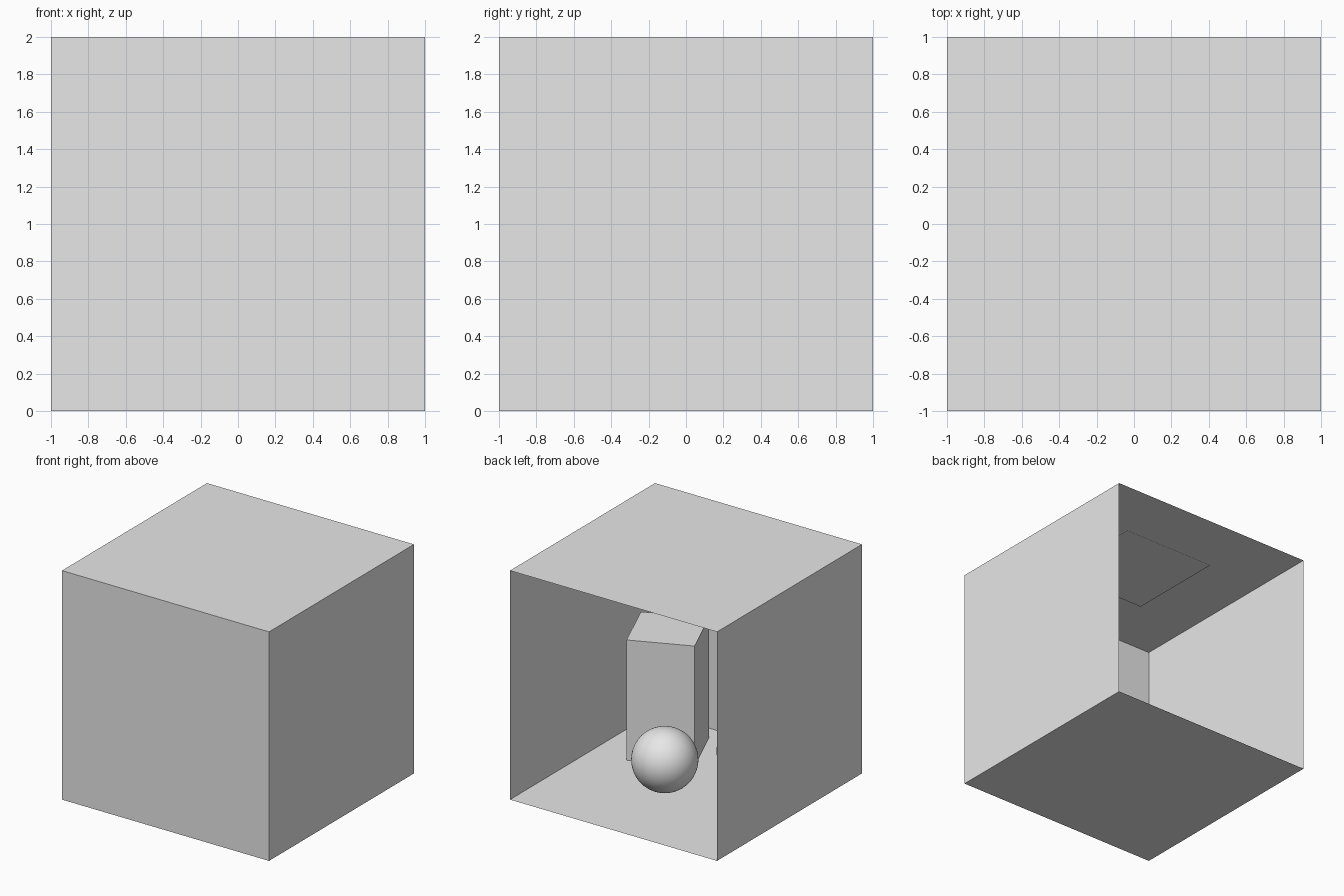
import bpy
import bmesh
from math import radians
from mathutils import Matrix, Vector

if "Cube" in bpy.data.objects:
    bpy.data.objects.remove(bpy.data.objects["Cube"], do_unlink=True)

GREY = (0.8, 0.8, 0.8, 1)
grey = bpy.data.materials.new("plain_grey")
grey.use_nodes = True
grey.diffuse_color = GREY
grey.node_tree.nodes["Principled BSDF"].inputs["Base Color"].default_value = GREY


def finish(name, bm, location, turn=0):
    mesh = bpy.data.meshes.new(name)
    bm.to_mesh(mesh)
    bm.free()
    mesh.materials.append(grey)
    obj = bpy.data.objects.new(name, mesh)
    obj.location = location
    obj.rotation_euler.z = radians(turn)
    bpy.context.collection.objects.link(obj)
    return obj


def block(size):
    bm = bmesh.new()
    bmesh.ops.create_cube(bm, size=1, matrix=Matrix.Diagonal(Vector((*size, 1))))
    return bm


def ball(name, x, y, radius):
    bm = bmesh.new()
    bmesh.ops.create_uvsphere(bm, u_segments=64, v_segments=32, radius=radius)
    for face in bm.faces:
        face.smooth = True
    finish(name, bm, (x, y, radius))


# Thin-walled room, open at the back
room = block((2, 2, 2))
opening = [f for f in room.faces if f.normal.y > 0.9]
bmesh.ops.delete(room, geom=opening, context="FACES_ONLY")
finish("room_shell", room, (0, 0, 1))

# Flat square lamp panel just under the ceiling
panel = bmesh.new()
bmesh.ops.create_grid(panel, x_segments=1, y_segments=1, size=0.45)
bmesh.ops.reverse_faces(panel, faces=panel.faces[:])
finish("ceiling_lamp", panel, (0, 0, 1.993))

# Turned tall block and two balls on the floor
finish("tall_block", block((0.55, 0.54, 1.05)), (0.52, -0.49, 0.525), 23)
ball("near_ball", 0.10, 0.15, 0.266)
ball("far_ball", -0.36, -0.37, 0.266)
